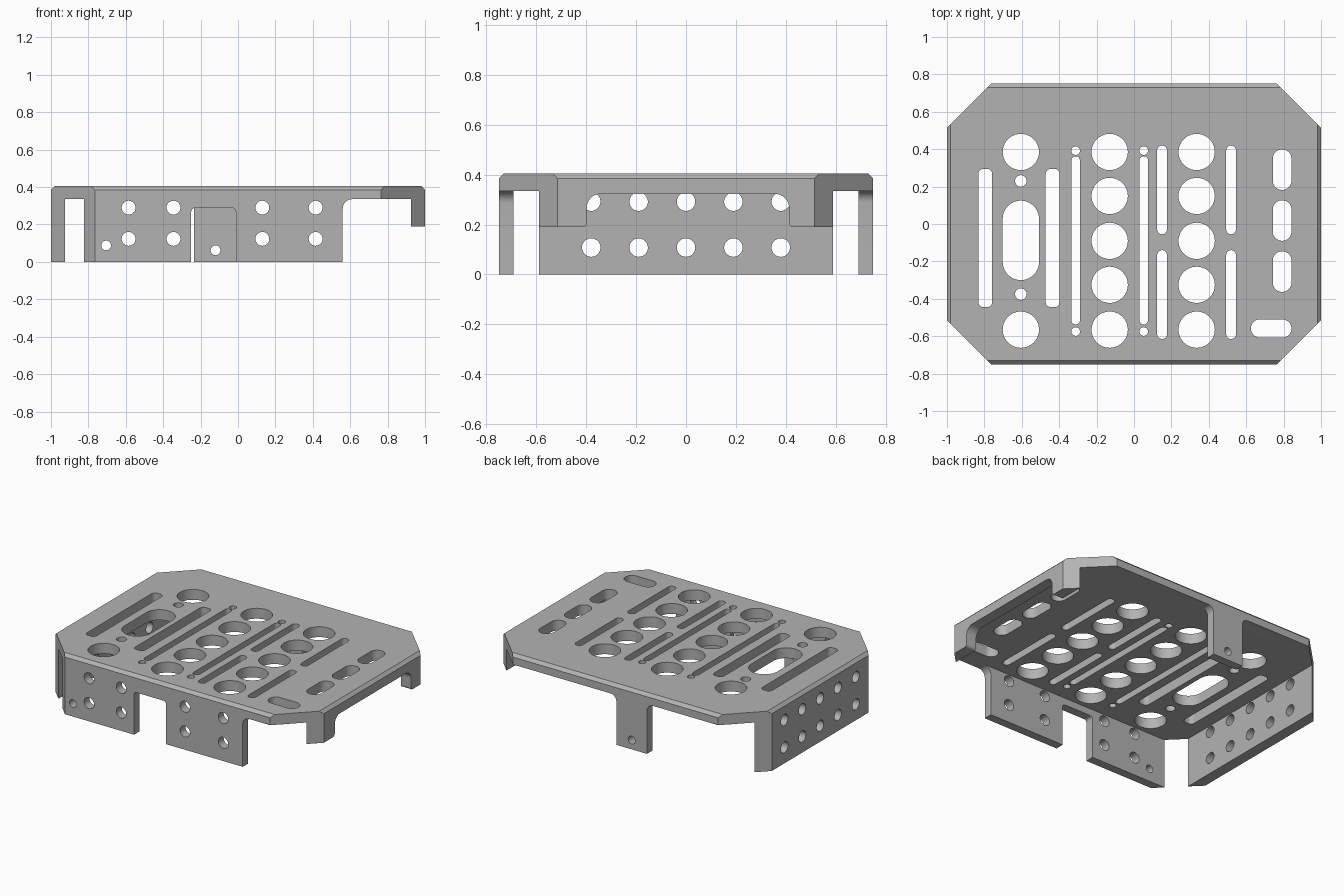
import bpy, bmesh
from math import sin, cos, pi
from mathutils import Vector

if "Cube" in bpy.data.objects:
    bpy.data.objects.remove(bpy.data.objects["Cube"], do_unlink=True)

TOP, UNDER = 0.405, 0.335          # plate top and underside
AXES = {"x": lambda a, b, d: (d, a, b),
        "y": lambda a, b, d: (a, d, b),
        "z": lambda a, b, d: (a, b, d)}


def prism(bm, axis, points, low, high):
    """Extrude a flat outline along an axis."""
    place = AXES[axis]
    rings = [[bm.verts.new(place(p[0], p[1], d)) for p in points] for d in (low, high)]
    faces = [bm.faces.new(r) for r in rings]
    n = len(points)
    for i in range(n):
        j = (i + 1) % n
        faces.append(bm.faces.new((rings[0][i], rings[0][j], rings[1][j], rings[1][i])))
    bmesh.ops.recalc_face_normals(bm, faces=faces)


def fillet(corners, radii, steps=10):
    """Round the square corners of an outline."""
    pts = [Vector(c) for c in corners]
    out = []
    for i, p in enumerate(pts):
        r = radii[i]
        u = (pts[i - 1] - p).normalized()
        v = (pts[(i + 1) % len(pts)] - p).normalized()
        count = steps if r else 0
        for k in range(count + 1):
            t = pi / 2 * k / steps
            q = p + r * (u + v) - r * (v * cos(t) + u * sin(t)) if r else p
            if not out or (q - out[-1]).length > 1e-5:
                out.append(q)
    if (out[0] - out[-1]).length < 1e-5:
        out.pop()
    return out


def rect(a0, a1, b0, b1, top_right=0, top_left=0, low_left=0, low_right=0):
    return fillet([(a1, b1), (a0, b1), (a0, b0), (a1, b0)],
                  [top_right, top_left, low_left, low_right])


def slot(a0, a1, b0, b1, r=None):
    r = r or min(a1 - a0, b1 - b0) / 2
    return rect(a0, a1, b0, b1, r, r, r, r)


def circle(a, b, r):
    return slot(a - r, a + r, b - r, b + r)


def make_object(name, bm):
    mesh = bpy.data.meshes.new(name)
    bm.to_mesh(mesh)
    bm.free()
    ob = bpy.data.objects.new(name, mesh)
    bpy.context.collection.objects.link(ob)
    return ob


def carve(target, bm):
    """Subtract the cutter mesh from the target."""
    cutter = make_object("cutter", bm)
    cutter.hide_render = True
    mod = target.modifiers.new("carve", "BOOLEAN")
    mod.operation, mod.solver, mod.object = "DIFFERENCE", "EXACT", cutter
    bpy.context.view_layer.objects.active = target
    bpy.ops.object.modifier_apply(modifier=mod.name)
    bpy.data.objects.remove(cutter, do_unlink=True)


# Solid block with clipped corners and bevelled long top edges
outline = [(1, .515), (.765, .75), (-.765, .75), (-1, .515),
           (-1, -.515), (-.765, -.75), (.765, -.75), (1, -.515)]
bm = bmesh.new()
prism(bm, "z", outline, 0, TOP)
rim = []
for e in bm.edges:
    a, b = (v.co for v in e.verts)
    if min(a.z, b.z) > UNDER and (abs(a.x - b.x) < .01 or abs(a.y - b.y) < .01):
        rim.append(e)
bmesh.ops.bevel(bm, geom=rim, offset=.02, offset_type="OFFSET", segments=1, affect="EDGES")
tray = make_object("mounting_tray", bm)

# Hollow underside
bm = bmesh.new()
prism(bm, "z", rect(-.925, .925, -.692, .692), -.1, UNDER)
carve(tray, bm)

# Side flange shapes
bm = bmesh.new()
prism(bm, "y", rect(.56, .88, -.1, UNDER, top_left=.05), -.8, -.67)        # front end
prism(bm, "y", rect(-.25, -.012, -.1, .288, .02, .02), -.8, -.67)          # front notch
prism(bm, "y", rect(-.88, -.234, -.1, UNDER, top_right=.045), .67, .8)     # beside back tab
prism(bm, "y", rect(-.006, .88, -.1, UNDER, top_left=.045), .67, .8)
step = [(.66, -.1), (.66, .19), (.413, .19), (.413, .323),
        (-.398, .323), (-.398, .19), (-.66, .19), (-.66, -.1)]
prism(bm, "x", fillet(step, [0, 0, .018, .055, .055, .018, 0, 0]), .9, 1.1)
carve(tray, bm)

# Holes in the plate
bm = bmesh.new()
plate = []
rows = (.385, .15, -.09, -.325, -.565)
for y in rows:
    plate += [circle(-.13, y, .097), circle(.335, y, .097)]
plate += [circle(-.605, y, .097) for y in (rows[0], rows[-1])]
plate += [circle(-.605, y, .031) for y in (.23, -.375)]
plate.append(slot(-.702, -.508, -.3, .125))
for x in (-.795, -.435):
    plate.append(slot(x - .037, x + .037, -.445, .295, .028))
for x in (-.312, .052):
    plate.append(slot(x - .023, x + .023, -.537, .362))
    plate += [circle(x, y, .023) for y in (.392, -.575)]
for x in (.15, .519):
    for y0, y1 in ((-.055, .42), (-.615, -.14)):
        plate.append(slot(x - .026, x + .026, y0, y1))
for y0 in (.182, -.09, -.363):
    plate.append(slot(.742, .842, y0, y0 + .217))
plate.append(slot(.625, .842, -.607, -.51))
for p in plate:
    prism(bm, "z", p, .3, .5)

# Holes in the front, back and right-hand flanges
for x in (-.585, -.345, .13, .415):
    for z in (.123, .29):
        prism(bm, "y", circle(x, z, .037), -.8, -.675)
prism(bm, "y", circle(-.705, .088, .026), -.8, -.675)
prism(bm, "y", circle(-.12, .062, .026), .675, .8)
for i in range(-2, 3):
    for z in (.108, .292):
        prism(bm, "x", circle(i * .19, z, .037), -1.1, -.9)
carve(tray, bm)

# Grey metal
metal = bpy.data.materials.new("grey_metal")
metal.use_nodes = True
colour = (.45, .45, .45, 1)
metal.diffuse_color = colour
metal.node_tree.nodes["Principled BSDF"].inputs["Base Color"].default_value = colour
tray.data.materials.clear()
tray.data.materials.append(metal)

bpy.ops.object.select_all(action="DESELECT")
tray.select_set(True)
bpy.context.view_layer.objects.active = tray
bpy.ops.object.shade_smooth_by_angle()
